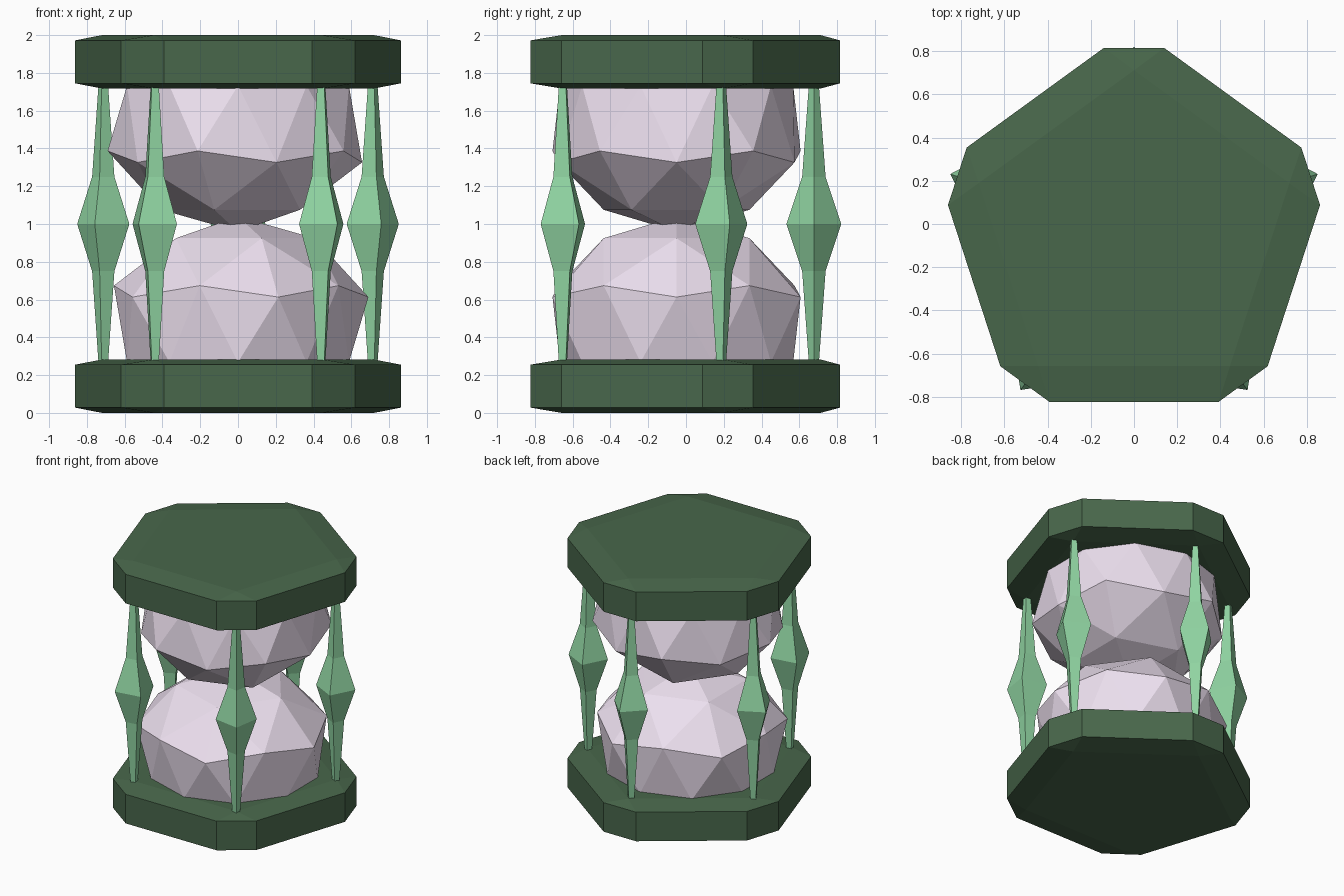
import bpy, bmesh
from math import sin, cos, radians, hypot
from mathutils import Matrix

if "Cube" in bpy.data.objects:
    bpy.data.objects.remove(bpy.data.objects["Cube"])

CY = -0.045  # centre of the five-sided layout


def material(name, rgb):
    m = bpy.data.materials.new(name)
    m.diffuse_color = (*rgb, 1)
    m.use_nodes = True
    m.node_tree.nodes["Principled BSDF"].inputs["Base Color"].default_value = m.diffuse_color
    return m


GREEN = material("dark_green", (0.065, 0.135, 0.07))
MINT = material("mint", (0.28, 0.66, 0.36))
GLASS = material("pale_glass", (0.84, 0.74, 0.86))


def finish(bm, name, mat):
    bmesh.ops.remove_doubles(bm, verts=bm.verts, dist=0.0005)
    bmesh.ops.recalc_face_normals(bm, faces=bm.faces)
    me = bpy.data.meshes.new(name)
    bm.to_mesh(me)
    bm.free()
    me.materials.append(mat)
    ob = bpy.data.objects.new(name, me)
    bpy.context.collection.objects.link(ob)
    return ob


def loft(name, rings, mat):
    """Skin a stack of equal-length point rings and cap both ends."""
    bm = bmesh.new()
    loops = [[bm.verts.new(p) for p in r] for r in rings]
    n = len(loops[0])
    for a, b in zip(loops, loops[1:]):
        for i in range(n):
            j = (i + 1) % n
            bm.faces.new((a[i], a[j], b[j], b[i]))
    bm.faces.new(loops[0][::-1])
    bm.faces.new(loops[-1])
    return finish(bm, name, mat)


def ring(cx, cy, z, radius, angles):
    return [(cx + radius * cos(radians(a)), cy + radius * sin(radians(a)), z)
            for a in angles]


# End plates: pentagon faces flaring to a truncated-corner rim
corners = [90 + 72 * k for k in range(5)]
pent = [a for a in corners for _ in range(2)]
rim = [a + d for a in corners for d in (-9.24, 9.24)]
for name, z0 in (("bottom_plate", 0), ("top_plate", 1.717)):
    loft(name, [ring(0, CY, z0 + z, r, ang) for z, r, ang in (
        (0, 0.757, pent), (0.028, 0.872, rim),
        (0.255, 0.872, rim), (0.283, 0.757, pent))], GREEN)

# Posts: four-sided spindles at the pentagon corners
profile = [(0.27, 0.027), (0.75, 0.062), (1, 0.145), (1.25, 0.062), (1.73, 0.027)]
for k, a in enumerate(corners):
    r = 0.722 if k == 0 else 0.75
    x, y = r * cos(radians(a)), CY + r * sin(radians(a))
    loft(f"post_{k + 1}", [ring(x, y, z, w, [a + 90 * i for i in range(4)])
                           for z, w in profile], MINT)

# Glass bulbs: half icospheres with the open rim drawn inwards
for name, flip in (("lower_bulb", 0), ("upper_bulb", 180)):
    bm = bmesh.new()
    bmesh.ops.create_icosphere(bm, subdivisions=2, radius=0.772)
    bmesh.ops.delete(bm, geom=[v for v in bm.verts if v.co.z < -0.01], context='VERTS')
    base = [v for v in bm.verts if v.co.z < 0.01]
    for v in base:
        v.co.x *= 0.8
        v.co.y *= 0.8
    bmesh.ops.contextual_create(bm, geom=base)
    bm.transform(Matrix.Translation((0, CY - 0.005, 1))
                 @ Matrix.Rotation(radians(flip), 4, 'Y')
                 @ Matrix.Translation((0, 0, -0.732)))
    finish(bm, name, GLASS)
